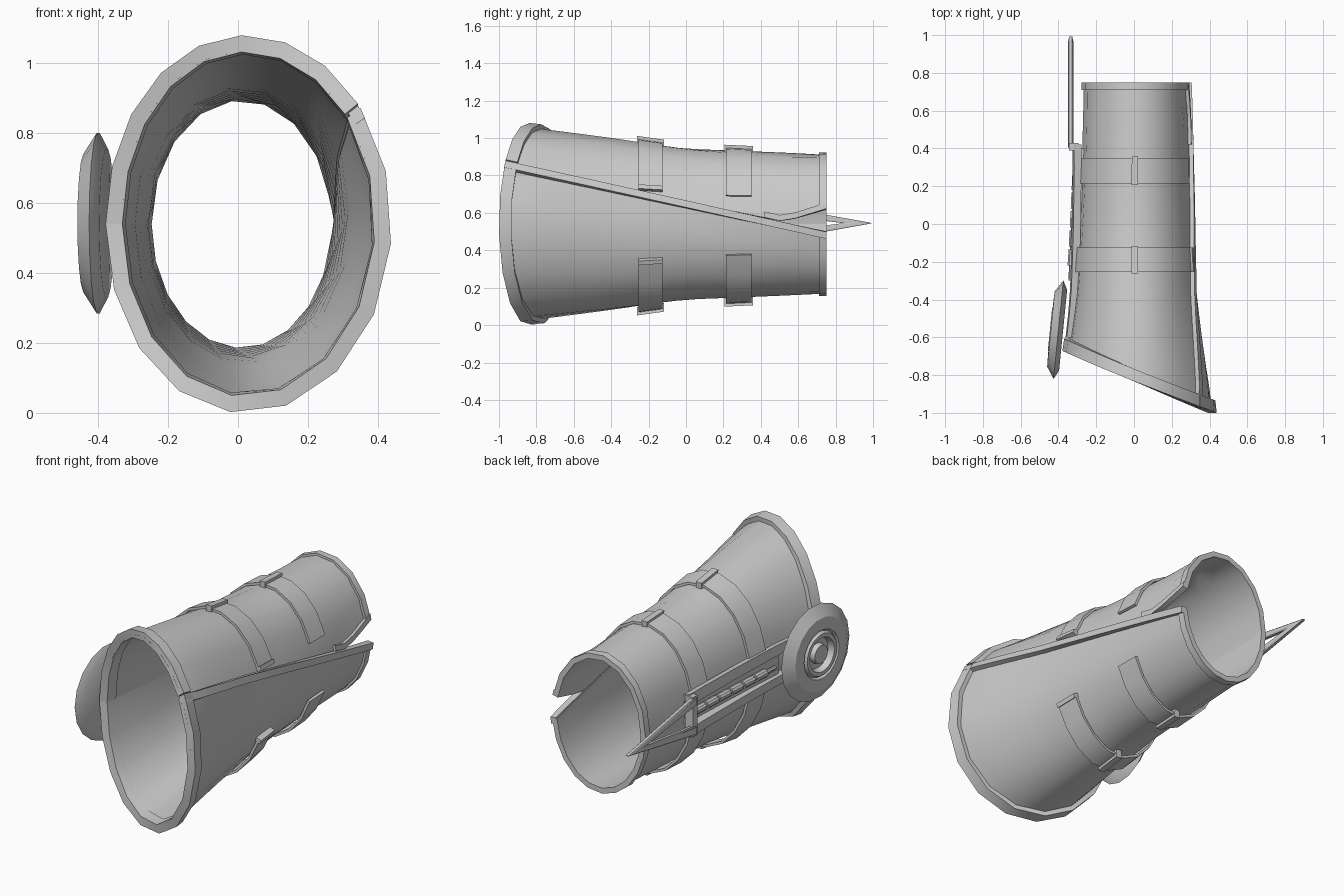
import bpy, bmesh, math
from math import pi, sin, cos, asin, radians
from mathutils import Vector, Matrix

if "Cube" in bpy.data.objects:
    bpy.data.objects.remove(bpy.data.objects["Cube"])

CX, CZ, Y_END = 0.01, 0.54, 0.75
# (y, half width, half height) of the bracer body
PROFILE = [(-1.0, .405, .53), (-.83, .39, .515), (-.7, .368, .50), (-.4, .325, .463),
           (-.15, .308, .428), (0, .30, .407), (.3, .286, .392), (.75, .275, .372)]


def lerp(a, b, t):
    return a + (b - a) * t


def radii(y):
    y = max(-1.0, min(y, Y_END))
    for (y0, a0, b0), (y1, a1, b1) in zip(PROFILE, PROFILE[1:]):
        if y <= y1:
            t = (y - y0) / (y1 - y0)
            return lerp(a0, a1, t), lerp(b0, b1, t)


def point(y, th, off):
    rx, rz = radii(y)
    return Vector((CX + (rx + off) * cos(th), y, CZ + (rz + off) * sin(th)))


def theta(z, y):
    return asin((z - CZ) / radii(y)[1])


def mouth(th):
    return -.832 - .41 * (CX + .40 * cos(th))


def finish(name, bm):
    bmesh.ops.recalc_face_normals(bm, faces=bm.faces)
    me = bpy.data.meshes.new(name)
    bm.to_mesh(me)
    bm.free()
    ob = bpy.data.objects.new(name, me)
    bpy.context.collection.objects.link(ob)
    return ob


def patch(name, fn, nu, nv, off, thick):
    """Closed slab following the body; fn(u, v) -> (y, angle)."""
    bm = bmesh.new()
    outer, inner = [], []
    for i in range(nu + 1):
        for j in range(nv + 1):
            y, th = fn(i / nu, j / nv)
            o = off(y, th) if callable(off) else off
            outer.append(bm.verts.new(point(y, th, o)))
            inner.append(bm.verts.new(point(y, th, o - thick)))
    k = lambda i, j: i * (nv + 1) + j
    for i in range(nu):
        for j in range(nv):
            q = [k(i, j), k(i + 1, j), k(i + 1, j + 1), k(i, j + 1)]
            bm.faces.new([outer[n] for n in q])
            bm.faces.new([inner[n] for n in reversed(q)])
    loop = ([k(i, 0) for i in range(nu)] + [k(nu, j) for j in range(nv)] +
            [k(i, nv) for i in range(nu, 0, -1)] + [k(0, j) for j in range(nv, 0, -1)])
    for a, b in zip(loop, loop[1:] + loop[:1]):
        bm.faces.new((outer[a], outer[b], inner[b], inner[a]))
    return finish(name, bm)


# diagonal split on the right side, opening to a notch at the wrist
def z_low(y):
    return .66 - .213 * y


def z_up(y):
    return max(z_low(y) + .004, .545 + .3 * (y - .5))


def shell_map(start, end, yfun):
    def fn(u, v):
        th = lerp(start(0), end(0), u)
        for _ in range(5):
            y = yfun(th, v)
            th = lerp(start(y), end(y), u)
        return y, th
    return fn


full = lambda th, v: lerp(mouth(th), Y_END, v)
rim = lambda th, v: mouth(th) + .065 * v
wrist = lambda th, v: .71 + .04 * v
half = lambda y: pi

halves = [("upper", lambda y: theta(z_up(y), y), half, 8),
          ("lower", half, lambda y: 2 * pi + theta(z_low(y) - .008, y), 10)]
for side, a, b, n in halves:
    patch(side + "_shell", shell_map(a, b, full), n, 14, 0, .018)
    patch(side + "_mouth_rim", shell_map(a, b, rim), n, 1, .025, .048)
    patch(side + "_wrist_trim", shell_map(a, b, wrist), n, 1, .012, .026)

# raised trim along the split edges
patch("lower_edge_trim", shell_map(lambda y: theta(z_low(y) - .035, y),
      lambda y: theta(z_low(y), y), full), 1, 14, .022, .035)
patch("notch_edge_trim", lambda u, v: (lerp(.42, .75, v), theta(
      z_up(lerp(.42, .75, v)) + .03 * u, lerp(.42, .75, v))), 1, 4, .014, .03)


# straps with buckles and stitched end bars
def strap_off(y, th):
    d = (th - 1.5 * pi) / .6
    return .016 + .02 * math.exp(-d * d)


def band(name, y0, y1, a0, a1, n, off, thick):
    a0, a1 = radians(a0), radians(a1)
    patch(name, lambda u, v: (lerp(y0, y1, v), lerp(a0, a1, u)), n, 1, off, thick)


for nm, y0, y1, top_end, low_end in (("front", -.255, -.125, 25, 334), ("rear", .215, .35, 22, 336)):
    band(nm + "_upper_strap", y0, y1, top_end, 168, 8, strap_off, .014)
    band(nm + "_lower_strap", y0, y1, 192, low_end, 8, strap_off, .014)
    band(nm + "_top_buckle", y0 - .008, y1 + .008, 88, 94, 1, .028, .04)
    band(nm + "_bottom_buckle", y0 - .008, y1 + .008, 266, 272, 1, .045, .045)
    if nm == "front":
        band("upper_strap_end", y0, y1, top_end - 1, top_end + 2, 1, .026, .03)
        band("lower_strap_end", y0, y1, low_end - 2, low_end + 1, 1, .026, .03)

# hinge flanges and knuckles on the left side
for nm, s in (("upper", -1), ("lower", 1)):
    patch(nm + "_hinge_flange", lambda u, v: (
        lerp(-.6, .42, v), pi + s * theta(CZ + lerp(.055, .105, u), lerp(-.6, .42, v))),
        1, 8, lambda y, th: .042 + .035 * y, .04)
    patch(nm + "_hinge_leaf", lambda u, v: (
        lerp(-.35, .40, v), pi + s * theta(CZ + lerp(.0, .06, u), lerp(-.35, .40, v))),
        1, 6, .012, .02)


def cylinder_between(name, p, q, r, n=10):
    bm = bmesh.new()
    m = Matrix.Translation((p + q) / 2) @ (q - p).to_track_quat('Z', 'Y').to_matrix().to_4x4()
    bmesh.ops.create_cone(bm, cap_ends=True, segments=n, radius1=r, radius2=r,
                          depth=(q - p).length, matrix=m)
    return finish(name, bm)


cylinder_between("hinge_pin", point(-.3, pi, .028), point(.42, pi, .028), .012)
for i in range(6):
    y = -.22 + i * .1
    cylinder_between(f"hinge_knuckle_{i+1}", point(y, pi, .028), point(y + .085, pi, .028), .022)

# forked blade pointing past the wrist
bm = bmesh.new()
outline = [(1.0, .545), (.40, .652), (.40, .60), (.84, .545), (.40, .49), (.40, .438)]
face = bm.faces.new([bm.verts.new((-.35, y, z)) for y, z in outline])
ext = bmesh.ops.extrude_face_region(bm, geom=[face])
bmesh.ops.translate(bm, vec=(.03, 0, 0), verts=[v for v in ext["geom"] if isinstance(v, bmesh.types.BMVert)])
blade = finish("forked_blade", bm)
bev = blade.modifiers.new("Bevel", 'BEVEL')
bev.width, bev.segments = .007, 1
# small cross piece joining the blade to the flanges
bm = bmesh.new()
bmesh.ops.create_cube(bm, size=1, matrix=Matrix.Translation((-.32, .41, .545)) @ Matrix.Diagonal((.05, .04, .22, 1)))
finish("blade_mount", bm)

# round shield disc with concentric rings, lathed about its own axis
ring = [(0, -.025), (.215, -.025), (.262, .0), (.20, .04), (.135, .042), (.125, .03), (.115, .045),
        (.095, .045), (.085, .012), (.055, .012), (.05, .04), (0, .04)]
bm = bmesh.new()
vs = [bm.verts.new((r, 0, h)) for r, h in ring]
es = [bm.edges.new(e) for e in zip(vs, vs[1:])]
bmesh.ops.spin(bm, geom=vs + es, cent=(0, 0, 0), axis=(0, 0, 1), angle=2 * pi, steps=18)
bmesh.ops.remove_doubles(bm, verts=bm.verts, dist=.0005)
axis = Vector((-1, .1, 0)).to_track_quat('Z', 'Y').to_matrix().to_4x4()
bmesh.ops.transform(bm, verts=bm.verts, matrix=Matrix.Translation((-.40, -.56, .543)) @ axis)
finish("round_disc", bm)

# smooth curved surfaces, keep hard edges
for ob in bpy.context.scene.objects:
    ob.select_set(True)
    bpy.context.view_layer.objects.active = ob
bpy.ops.object.shade_smooth_by_angle(angle=radians(30))
